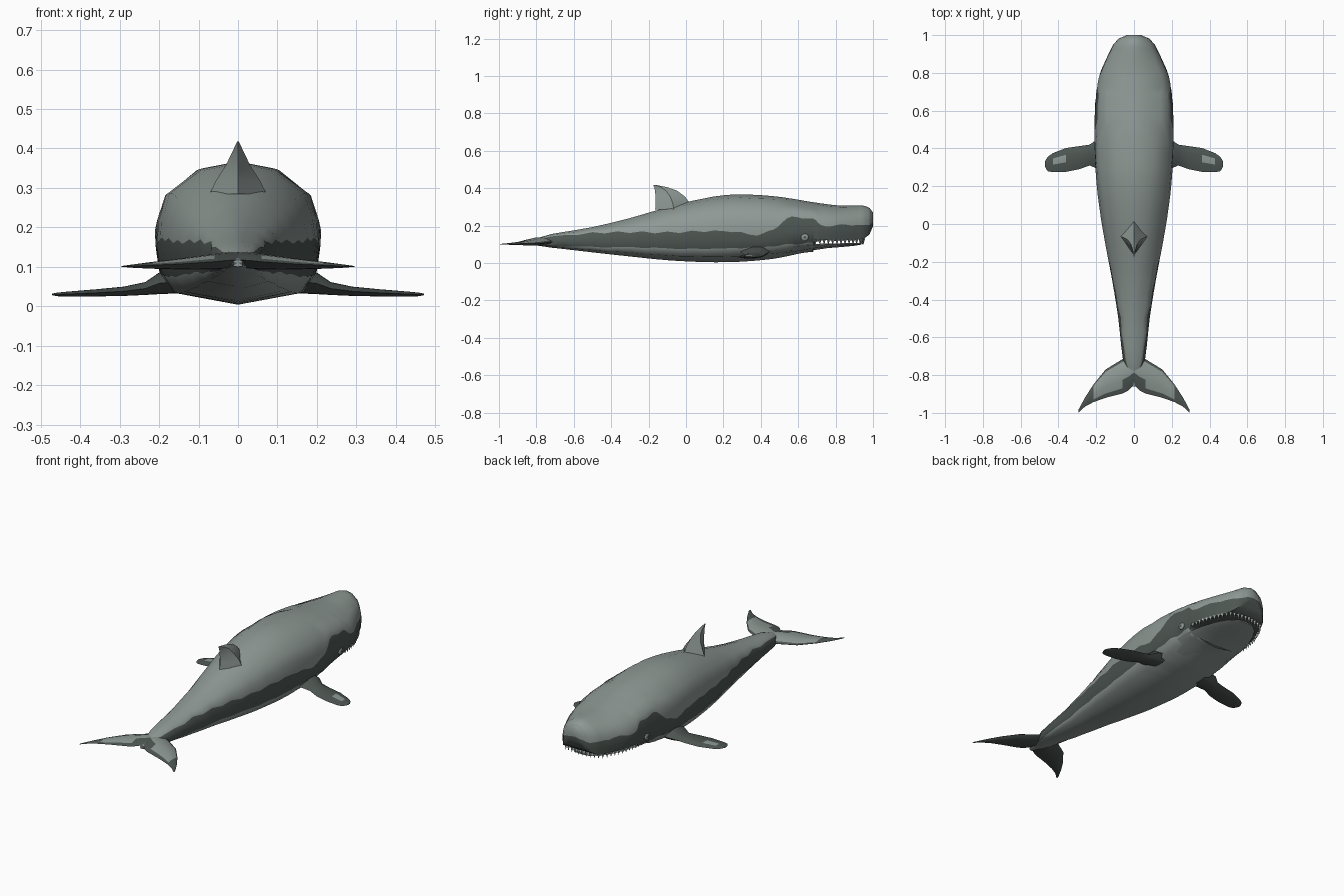
import bpy, bmesh, math
from mathutils import Vector

if "Cube" in bpy.data.objects:
    bpy.data.objects.remove(bpy.data.objects["Cube"])


def material(name, rgb):
    m = bpy.data.materials.new(name)
    m.diffuse_color = (*rgb, 1)
    m.use_nodes = True
    m.node_tree.nodes["Principled BSDF"].inputs["Base Color"].default_value = m.diffuse_color
    return m


MATS = [material("pale grey skin", (0.27, 0.315, 0.295)),
        material("dark grey skin", (0.075, 0.093, 0.084)),
        material("tooth grey", (0.42, 0.46, 0.44))]
PALE, DARK, TOOTH = 0, 1, 2


def finish(name, bm, mirror=False, angle=50):
    bmesh.ops.remove_doubles(bm, verts=bm.verts, dist=1e-5)
    bmesh.ops.recalc_face_normals(bm, faces=bm.faces)
    me = bpy.data.meshes.new(name)
    bm.to_mesh(me)
    bm.free()
    ob = bpy.data.objects.new(name, me)
    bpy.context.collection.objects.link(ob)
    for m in MATS:
        me.materials.append(m)
    bpy.context.view_layer.objects.active = ob
    ob.select_set(True)
    bpy.ops.object.shade_smooth_by_angle(angle=math.radians(angle))
    ob.select_set(False)
    if mirror:
        ob.modifiers.new("mirror", "MIRROR").use_mirror_merge = False
    return ob


def loft(name, rings, paint, caps=(True, True), mirror=False, angle=50):
    """Skin closed rings; paint(i, j) gives the colour of quad j in strip i."""
    bm = bmesh.new()
    vs = [[bm.verts.new(p) for p in r] for r in rings]
    n = len(rings[0])
    for i in range(len(rings) - 1):
        for j in range(n):
            k = (j + 1) % n
            f = bm.faces.new((vs[i][j], vs[i][k], vs[i + 1][k], vs[i + 1][j]))
            f.material_index = paint(i, j)
    for ring, i, on in ((vs[0], 0, caps[0]), (vs[-1], len(rings) - 2, caps[1])):
        if on:
            c = sum((v.co for v in ring), Vector()) / n
            cv = bm.verts.new(c)
            for j in range(n):
                f = bm.faces.new((ring[j], ring[(j + 1) % n], cv))
                f.material_index = paint(i, j)
    return finish(name, bm, mirror, angle)


# Half width of a body section by relative height
GIRTH = [(0, 0), (.08, .8), (.2, .95), (.4, 1), (.54, 1), (.77, .88), (.94, .54), (1, 0)]


def girth(t):
    t = min(max(t, 0), 1)
    for (a, x), (b, y) in zip(GIRTH, GIRTH[1:]):
        if t <= b:
            return x + (y - x) * (t - a) / (b - a)
    return 0


# Body stations: y, half width, top, keel, upper and lower edge of the dark band
STATIONS = [
    (-.86, .012, .118, .100, .112, .104),
    (-.72, .058, .155, .082, .142, .092),
    (-.50, .083, .192, .057, .160, .085),
    (-.30, .115, .240, .035, .165, .085),
    (-.10, .153, .298, .015, .163, .078),
    (.10, .185, .346, .005, .170, .075),
    (.25, .201, .366, .005, .168, .080),
    (.38, .208, .364, .013, .150, .080),
    (.47, .210, .357, .023, .180, .090),
    (.54, .209, .348, .036, .238, .100),
    (.62, .206, .335, .053, .242, .102),
    (.68, .201, .325, .060, .236, .112),
    (.72, .196, .319, .062, .200, .120),
    (.80, .179, .309, .062, .202, .120),
    (.89, .140, .307, .062, .203, .121),
    (.95, .110, .306, .065, .203, .130),
    (.982, .080, .294, .100, .203, .155),
    (1.0, .040, .270, .170, .218, .195)]


def catmull(a, b, c, d, t):
    return b + .5 * t * (c - a + t * (2 * a - 5 * b + 4 * c - d + t * (3 * (b - c) + d - a)))


def resample(rows, steps=3):
    out = []
    for i in range(len(rows) - 1):
        q = [rows[max(i - 1, 0)], rows[i], rows[i + 1], rows[min(i + 2, len(rows) - 1)]]
        for s in range(steps):
            t = s / steps
            y = q[1][0] + (q[2][0] - q[1][0]) * t
            out.append((y, *(catmull(*[r[k] for r in q], t) for k in range(1, 6))))
    return out + [rows[-1]]


def body_ring(row):
    y, w, zt, zb, hi, lo = row
    if -.6 < y < .9:                      # ragged edges of the band
        hi += .005 * math.sin(y * 47)
        lo += .003 * math.sin(y * 61)
    floor = lo if y > .69 else zb         # head is cut flat above the mouth
    zs = [zt + (hi - zt) * u for u in (0, .09, .4, .7, 1)]
    zs += [(hi + lo) / 2, lo, zb + .4 * (lo - zb), zb]
    half = [(w * girth((z - zb) / (zt - zb)), y, max(z, floor)) for z in zs]
    return half + [(-x, y, z) for x, y, z in half[-2:0:-1]]


rows = resample(STATIONS)


def body_paint(i, j):
    j = min(j, 15 - j)
    return DARK if j in (4, 5) or (j > 5 and rows[i][0] > .66) else PALE


loft("body", [body_ring(r) for r in rows], body_paint)

# Lower jaw
jaw = []
for y, w, zt, zb in [(.52, .17, .09, .035), (.60, .182, .098, .05), (.68, .176, .102, .068),
                     (.76, .158, .104, .080), (.84, .128, .106, .086), (.90, .092, .107, .092),
                     (.935, .045, .107, .098)]:
    half = [(0, y, zt), (w * .8, y, zt), (w, y, zt - .006),
            (w * .8, y, zb + .3 * (zt - zb)), (0, y, zb)]
    jaw.append(half + [(-x, y, z) for x, y, z in half[-2:0:-1]])
loft("lower_jaw", jaw, lambda i, j: PALE)

# Teeth along the edge of the upper lip
bm = bmesh.new()
lip = [Vector(p) for p in ((.188, .68, .125), (.186, .72, .125), (.17, .80, .125),
                           (.132, .89, .126), (.10, .935, .13), (0, .95, .13))]
lengths = [(b - a).length for a, b in zip(lip, lip[1:])]
COUNT = 16
for s in range(COUNT):
    d = (s + .5) / COUNT * sum(lengths)
    for a, b, ln in zip(lip, lip[1:], lengths):
        if d <= ln:
            break
        d -= ln
    p = a.lerp(b, d / ln)
    base = [bm.verts.new(p + Vector((.009 * math.cos(q * math.pi / 2),
                                     .009 * math.sin(q * math.pi / 2), 0))) for q in range(4)]
    tip = bm.verts.new((p.x, p.y, .097))
    bm.faces.new(base)
    for q in range(4):
        bm.faces.new((base[q], base[(q + 1) % 4], tip))
for f in bm.faces:
    f.material_index = TOOTH
finish("teeth", bm, mirror=True, angle=20)

# Eyes: pale rim and dark pupil
for name, r, x, m in (("eye_rim", .02, .198, PALE), ("pupil", .009, .203, DARK)):
    bm = bmesh.new()
    bmesh.ops.create_uvsphere(bm, u_segments=12, v_segments=8, radius=r)
    for v in bm.verts:
        v.co = Vector((v.co.x * .4 + x, v.co.y + .635, v.co.z + .138))
    for f in bm.faces:
        f.material_index = m
    finish(name, bm, mirror=True)

# Dorsal fin: diamond sections rising to a swept tip
fin = []
for z, back, front, w in [(.285, -.165, .035, .072), (.32, -.162, .02, .055),
                          (.355, -.163, -.005, .032), (.388, -.166, -.05, .016),
                          (.405, -.17, -.10, .008), (.418, -.176, -.165, .002)]:
    mid = back + .5 * (front - back)
    fin.append([(0, front, z), (w, mid, z), (0, back, z), (-w, mid, z)])
loft("dorsal_fin", fin, lambda i, j: PALE, angle=40)


def blade(stations, fracs):
    """Flat fin sections: x, leading y, trailing y, centre z, half thickness."""
    rings = []
    for x, lead, trail, z, h in stations:
        top = [(x, lead + (trail - lead) * f, z + h * math.sin(math.pi * f ** .8)) for f in fracs]
        rings.append(top + [(px, py, 2 * z - pz) for px, py, pz in top[-2:0:-1]])
    return rings


# Flippers with a pale patch on top
flipper = blade([(.14, .455, .28, .065, .035), (.20, .445, .295, .058, .030),
                 (.235, .42, .31, .045, .018), (.29, .412, .29, .038, .013),
                 (.36, .402, .276, .034, .010), (.43, .375, .274, .031, .007),
                 (.458, .355, .28, .030, .005), (.472, .33, .305, .030, .002)],
                (0, .2, .28, .6, .85, 1))
loft("flippers", flipper, lambda i, j: PALE if i == 4 and j in (2,) else DARK, mirror=True)

# Tail flukes, pale above with dark tips and trailing edge
fluke = blade([(0, -.69, -.85, .118, .022), (.03, -.70, -.882, .116, .022),
               (.06, -.715, -.897, .113, .020), (.15, -.77, -.92, .107, .014),
               (.215, -.85, -.943, .104, .009), (.26, -.92, -.967, .102, .005),
               (.295, -.985, -1.0, .101, .001)],
              (0, .08, .35, .6, .85, 1))


def fluke_paint(i, j):
    reach = (2, 2, 3, 3, 0, 0)[i]
    return PALE if 1 <= j <= reach else DARK


loft("tail_flukes", fluke, fluke_paint, caps=(False, True), mirror=True)
